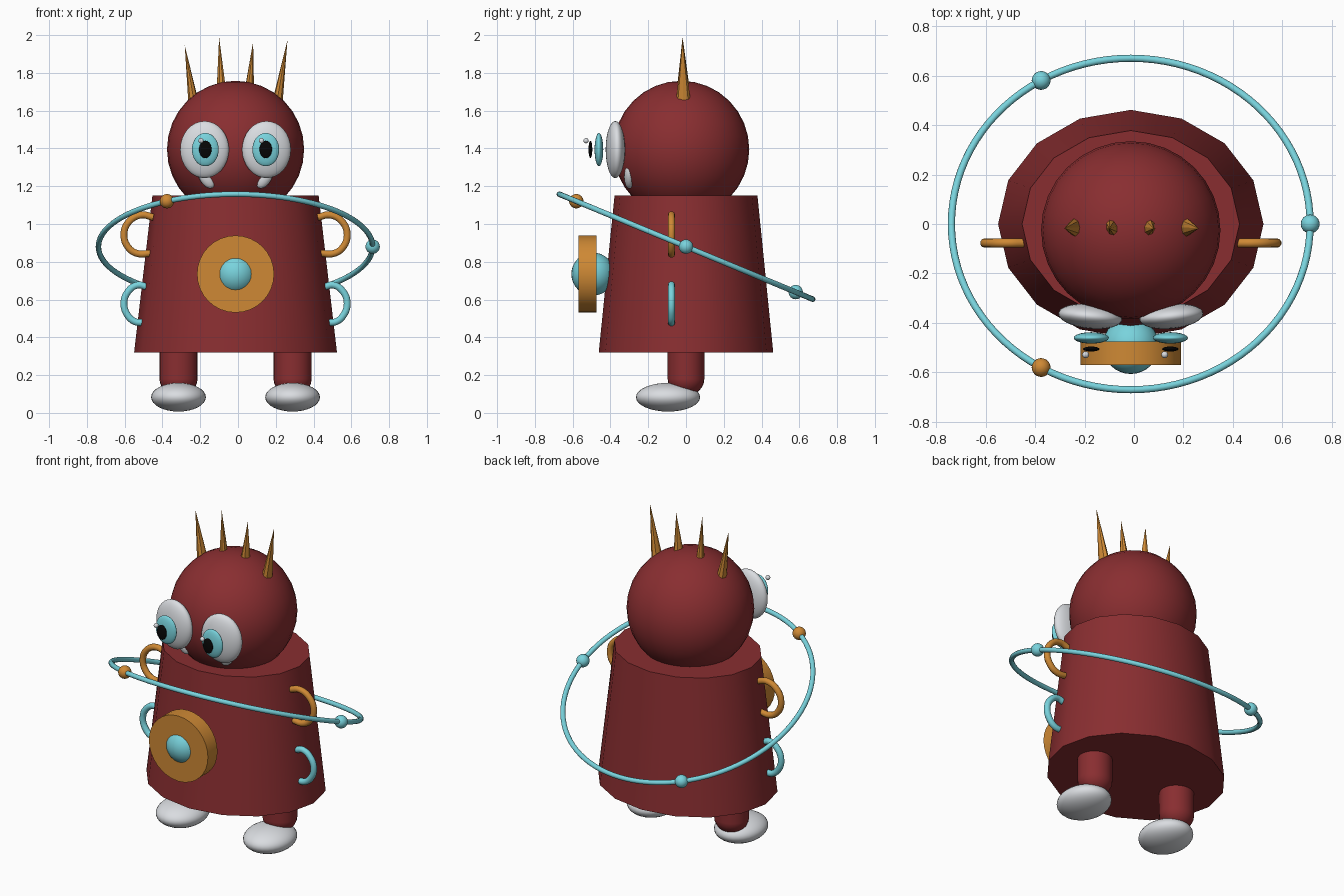
import bpy, math
from mathutils import Vector, Matrix

if "Cube" in bpy.data.objects:
    bpy.data.objects.remove(bpy.data.objects["Cube"])

CX = -0.013  # symmetry plane


def material(name, rgb):
    m = bpy.data.materials.new(name)
    m.diffuse_color = (*rgb, 1)
    m.use_nodes = True
    m.node_tree.nodes["Principled BSDF"].inputs["Base Color"].default_value = m.diffuse_color
    return m


RED = material("dark red", (0.25, 0.027, 0.03))
ORANGE = material("orange", (0.62, 0.25, 0.035))
CYAN = material("light cyan", (0.19, 0.65, 0.72))
WHITE = material("off white", (0.70, 0.72, 0.75))
BLACK = material("black", (0.002, 0.002, 0.002))


def finish(name, mat, angle=30):
    o = bpy.context.object
    o.name = name
    o.data.materials.append(mat)
    bpy.ops.object.shade_smooth_by_angle(angle=math.radians(angle))
    return o


def ball(name, mat, loc, radii, rot=(0, 0, 0), seg=32):
    bpy.ops.mesh.primitive_uv_sphere_add(segments=seg, ring_count=seg // 2, radius=1, location=loc, rotation=rot)
    bpy.context.object.scale = radii
    return finish(name, mat)


def cone(name, mat, base, tip, r1, r2, sides, scale_y=1):
    a, b = Vector(base), Vector(tip)
    bpy.ops.mesh.primitive_cone_add(vertices=sides, radius1=r1, radius2=r2, depth=(b - a).length)
    o = finish(name, mat)
    o.matrix_world = (Matrix.Translation((a + b) / 2)
                      @ (b - a).to_track_quat('Z', 'Y').to_matrix().to_4x4()
                      @ Matrix.Diagonal((1, scale_y, 1, 1)))
    return o


def tube(name, mat, points, radius):
    c = bpy.data.curves.new(name, 'CURVE')
    c.dimensions = '3D'
    c.bevel_depth = radius
    c.bevel_resolution = 3
    c.resolution_u = 6
    c.use_fill_caps = True
    s = c.splines.new('BEZIER')
    s.bezier_points.add(len(points) - 1)
    for bp, p in zip(s.bezier_points, points):
        bp.co = p
        bp.handle_left_type = bp.handle_right_type = 'AUTO'
    c.materials.append(mat)
    o = bpy.data.objects.new(name, c)
    bpy.context.collection.objects.link(o)


# Body: tapered, slightly flattened 16-sided shell
bpy.ops.mesh.primitive_cone_add(vertices=16, radius1=0.537, radius2=0.44, depth=0.83, location=(CX, 0, 0.735))
bpy.context.object.scale = (1, 0.86, 1)
finish("body", RED)

# Head
ball("head", RED, (CX, -0.025, 1.395), (0.363, 0.36, 0.363))

# Crown spikes
for x0, z0, x1, z1 in ((-0.235, 1.64, -0.282, 1.945), (-0.087, 1.68, -0.1, 1.99),
                       (0.058, 1.68, 0.08, 1.965), (0.208, 1.64, 0.262, 1.975)):
    cone("spike", ORANGE, (x0, -0.014, z0), (x1, -0.018, z1), 0.04, 0, 8, 0.7)

# Chest badge: disc with a ball in its middle
cone("badge_disc", ORANGE, (CX, -0.475, 0.735), (CX, -0.57, 0.735), 0.204, 0.204, 32)
ball("badge_ball", CYAN, (CX, -0.493, 0.735), (0.114, 0.114, 0.114))

for side, label in ((-1, "left"), (1, "right")):
    # Eyes: stacked flattened ovals
    ex = CX + side * 0.16
    ball(label + "_eye", WHITE, (CX + side * 0.164, -0.374, 1.394), (0.13, 0.05, 0.151), (0, 0, side * 0.1))
    ball(label + "_iris", CYAN, (ex, -0.461, 1.394), (0.071, 0.023, 0.088))
    ball(label + "_pupil", BLACK, (ex, -0.506, 1.395), (0.033, 0.01, 0.046))
    ball(label + "_glint", WHITE, (ex - 0.023, -0.529, 1.441), (0.014, 0.014, 0.014), seg=16)

    # Mouth corners
    ball(label + "_mouth_corner", WHITE, (CX + side * 0.155, -0.3, 1.25), (0.038, 0.028, 0.068), (0, side * 0.5, 0), 16)

    # Legs with rounded ankles, and oval feet
    lx = CX + side * 0.302
    cone(label + "_leg", RED, (lx, 0, 0.18), (lx, 0, 0.34), 0.101, 0.101, 24, 0.96)
    ball(label + "_ankle", RED, (lx, 0, 0.18), (0.101, 0.097, 0.09), seg=24)
    ball(label + "_foot", WHITE, (lx, -0.095, 0.083), (0.145, 0.17, 0.076))

    # Loop arms
    upper = ((0.435, 1.035), (0.497, 1.048), (0.562, 1.015), (0.591, 0.945), (0.567, 0.875), (0.517, 0.843), (0.452, 0.845))
    lower = ((0.473, 0.668), (0.517, 0.677), (0.567, 0.645), (0.591, 0.58), (0.57, 0.515), (0.53, 0.482), (0.485, 0.478))
    for name, mat, pts in (("upper_arm_loop", ORANGE, upper), ("lower_arm_loop", CYAN, lower)):
        tube(label + "_" + name, mat, [(CX + side * x, -0.077, z) for x, z in pts], 0.019)

# Tilted orbit ring with three beads
R, TILT, RZ = 0.726, math.radians(22.5), 0.88
bpy.ops.mesh.primitive_torus_add(major_radius=R, minor_radius=0.0145, major_segments=96, minor_segments=12,
                                 location=(CX, 0, RZ), rotation=(-TILT, 0, 0))
finish("orbit_ring", CYAN, 60)
for deg, mat in ((0, CYAN), (120, CYAN), (240, ORANGE)):
    a = math.radians(deg)
    ball("orbit_bead", mat, (CX + R * math.cos(a), R * math.sin(a) * math.cos(TILT),
                             RZ - R * math.sin(a) * math.sin(TILT)), (0.038, 0.038, 0.038), seg=24)
